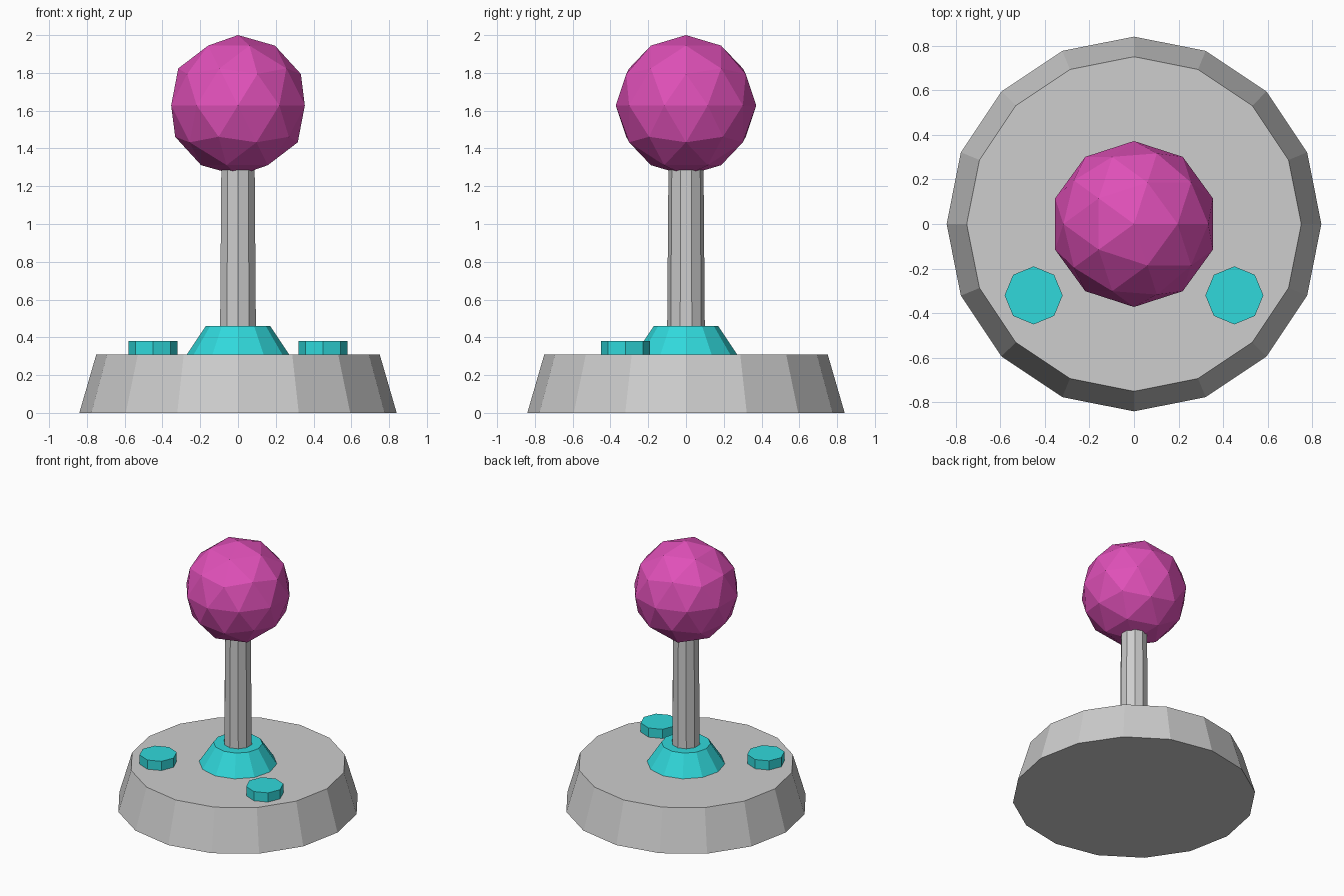
import bpy

cube = bpy.data.objects.get("Cube")
if cube:
    bpy.data.objects.remove(cube, do_unlink=True)


def make_material(name, rgb):
    mat = bpy.data.materials.new(name)
    mat.use_nodes = True
    colour = (*rgb, 1.0)
    mat.diffuse_color = colour
    mat.node_tree.nodes["Principled BSDF"].inputs["Base Color"].default_value = colour
    return mat


grey = make_material("light grey", (0.61, 0.61, 0.61))
cyan = make_material("cyan", (0.03, 0.69, 0.71))
magenta = make_material("magenta", (0.74, 0.08, 0.48))


def finish(name, mat):
    obj = bpy.context.object
    obj.name = obj.data.name = name
    obj.data.materials.append(mat)
    return obj


def frustum(name, mat, sides, r_bottom, r_top, z_bottom, z_top, x=0.0, y=0.0):
    """Flat-shaded tapered prism standing between two heights."""
    bpy.ops.mesh.primitive_cone_add(
        vertices=sides, radius1=r_bottom, radius2=r_top,
        depth=z_top - z_bottom, location=(x, y, (z_bottom + z_top) / 2))
    return finish(name, mat)


# Base and the stick rising from it
frustum("base", grey, 16, 0.84, 0.75, 0.0, 0.31)
frustum("collar", cyan, 12, 0.27, 0.17, 0.31, 0.46)
frustum("shaft", grey, 10, 0.10, 0.092, 0.40, 1.40)

# Pair of buttons at the front
for side, x in (("left", 0.45), ("right", -0.45)):
    frustum(side + "_button", cyan, 8, 0.13, 0.13, 0.31, 0.38, x, -0.32)

# Faceted ball grip
bpy.ops.mesh.primitive_ico_sphere_add(subdivisions=2, radius=0.372, location=(0, 0, 1.628))
finish("ball_grip", magenta)
